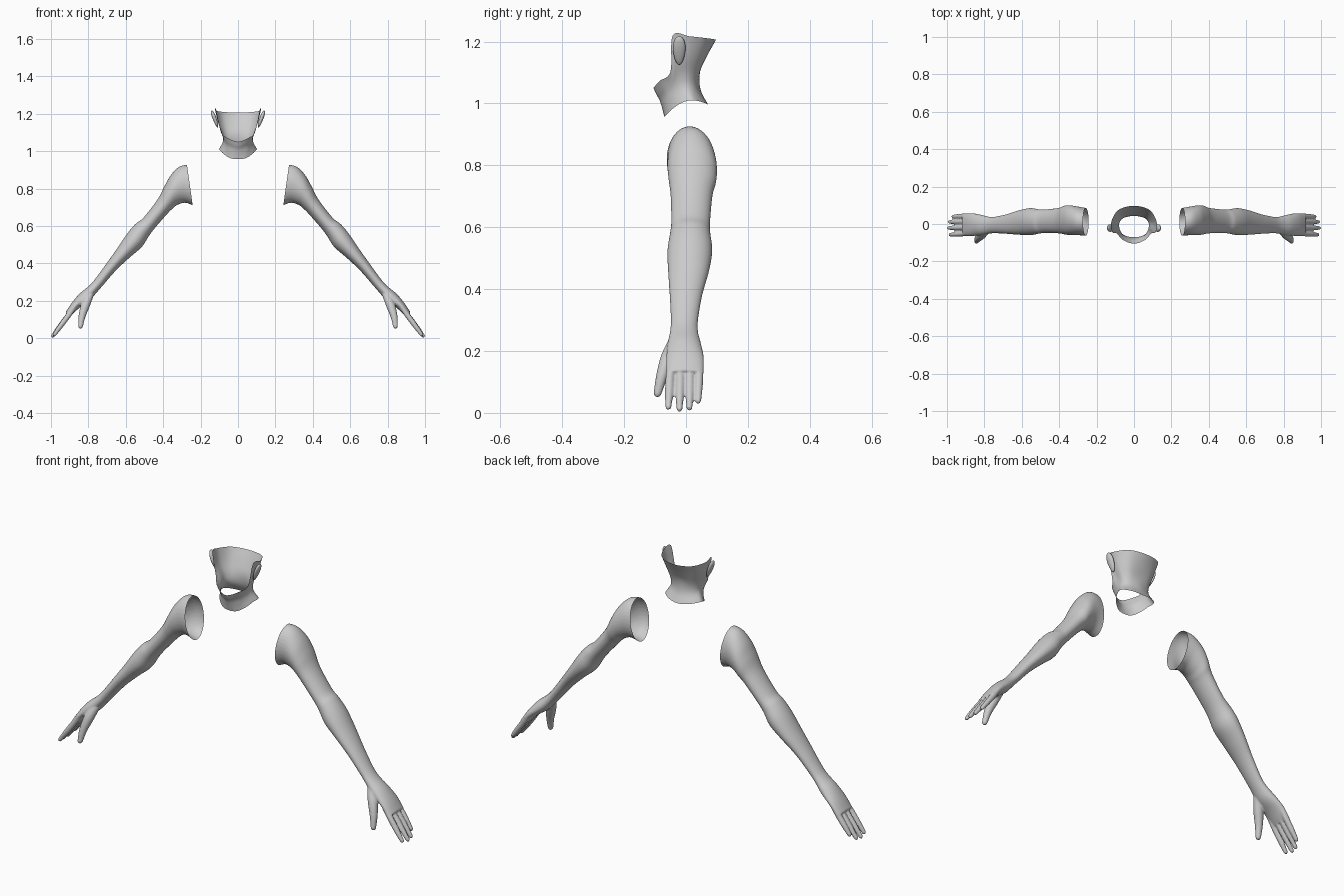
import bpy, bmesh, math
from mathutils import Vector

if "Cube" in bpy.data.objects:
    bpy.data.objects.remove(bpy.data.objects["Cube"])


def spline(pts, k, closed=False):
    """Catmull-Rom through the points, k steps per span."""
    pts = [Vector(p) for p in pts]
    n, out = len(pts), []

    def at(i):
        if closed:
            return pts[i % n]
        if i < 0:
            return pts[0] * 2 - pts[1]
        return pts[i] if i < n else pts[-1] * 2 - pts[-2]
    for i in range(n if closed else n - 1):
        a, b, c, d = (at(i + j) for j in (-1, 0, 1, 2))
        for s in range(k):
            t = s / k
            out.append(0.5 * (2 * b + (c - a) * t + (2 * a - 5 * b + 4 * c - d) * t * t
                              + (3 * b - a - 3 * c + d) * t ** 3))
    if not closed:
        out.append(pts[-1])
    return out


def loft(bm, rings, caps=True):
    """Skin closed rings of points."""
    vs = [[bm.verts.new(p) for p in r] for r in rings]
    n = len(vs[0])
    for a, b in zip(vs, vs[1:]):
        for i in range(n):
            j = (i + 1) % n
            bm.faces.new((a[i], a[j], b[j], b[i]))
    if caps:
        bm.faces.new(vs[0][::-1])
        bm.faces.new(vs[-1])


def digit(bm, path, radii):
    """Round finger along a path with a rounded tip."""
    data = spline([(*p, r) for p, r in zip(path, radii)], 4)
    pts, rad = [Vector(q[:3]) for q in data], [q[3] for q in data]
    end, d, r = pts[-1], (pts[-1] - pts[-2]).normalized(), rad[-1]
    for a in (30, 55, 75):
        pts.append(end + d * r * math.sin(math.radians(a)))
        rad.append(r * math.cos(math.radians(a)))
    rings = []
    for i, p in enumerate(pts):
        d = (pts[min(i + 1, len(pts) - 1)] - pts[max(i - 1, 0)]).normalized()
        v = d.cross(Vector((0, 1, 0))).normalized()
        u = v.cross(d)
        rings.append([p + rad[i] * (u * math.cos(t) + v * math.sin(t))
                      for t in (math.tau * s / 16 for s in range(16))])
    loft(bm, rings)


def make_object(name, bm):
    bmesh.ops.recalc_face_normals(bm, faces=bm.faces[:])
    me = bpy.data.meshes.new(name)
    bm.to_mesh(me)
    bm.free()
    me.shade_smooth()
    ob = bpy.data.objects.new(name, me)
    bpy.context.collection.objects.link(ob)
    return ob


def mirrored(ob, name):
    me = ob.data.copy()
    for v in me.vertices:
        v.co.x *= -1
    me.flip_normals()
    new = bpy.data.objects.new(name, me)
    bpy.context.collection.objects.link(new)
    return new


# Arm sections: outer x, outer z, inner x, inner z, y front, y back
ARM = [
    (.20, .925, .18, .68, -.066, .085),
    (.26, .927, .237, .708, -.063, .085),
    (.312, .918, .283, .724, -.06, .093),
    (.357, .875, .325, .712, -.06, .100),
    (.392, .815, .350, .692, -.056, .098),
    (.430, .742, .375, .668, -.050, .086),
    (.505, .645, .445, .588, -.048, .078),
    (.547, .612, .477, .545, -.052, .079),
    (.592, .560, .515, .487, -.060, .085),
    (.646, .480, .576, .434, -.058, .074),
    (.703, .400, .650, .365, -.053, .053),
    (.765, .315, .720, .285, -.049, .039),
    (.800, .277, .753, .247, -.052, .039),
    (.847, .238, .790, .205, -.060, .049),
    (.888, .190, .845, .165, -.064, .058),
    (.923, .137, .893, .119, -.064, .057),
]
bm = bmesh.new()
rings = []
for q in spline(ARM, 5):
    xo, zo, xi, zi, y0, y1 = q
    o, i = Vector((xo, 0, zo)), Vector((xi, 0, zi))
    mid = (o + i) / 2 + Vector((0, (y0 + y1) / 2, 0))
    rings.append([mid + (o - i) / 2 * math.cos(t) + Vector((0, (y1 - y0) / 2 * math.sin(t), 0))
                  for t in (math.tau * s / 32 for s in range(32))])
loft(bm, rings)

# Four fingers: base y, tip y, tip x, tip z
for yb, yt, xt, zt in ((-.049, -.057, .982, .019), (-.018, -.021, .990, .013),
                       (.013, .011, .985, .017), (.043, .039, .967, .039)):
    base, tip = Vector((.875, yb, .165)), Vector((xt, yt, zt))
    digit(bm, [base, base.lerp(tip, .35), base.lerp(tip, .7), tip], (.013, .0145, .0135, .010))

# Thumb
digit(bm, [(.79, -.035, .235), (.815, -.058, .178), (.834, -.078, .118), (.842, -.092, .063)],
      (.020, .024, .019, .013))
arm = make_object("right_arm", bm)

# Fuse hand and fingers, then open the shoulder
rm = arm.modifiers.new("fuse", 'REMESH')
rm.mode = 'VOXEL'
rm.voxel_size = .0045
sm = arm.modifiers.new("soften", 'SMOOTH')
sm.factor, sm.iterations = .5, 4
bpy.context.view_layer.objects.active = arm
for m in ("fuse", "soften"):
    bpy.ops.object.modifier_apply(modifier=m)
bm = bmesh.new()
bm.from_mesh(arm.data)
bmesh.ops.bisect_plane(bm, geom=bm.verts[:] + bm.edges[:] + bm.faces[:], plane_co=(.255, 0, .8),
                       plane_no=(-.99, 0, .14), clear_outer=True)
bm.to_mesh(arm.data)
bm.free()
arm.data.shade_smooth()
mirrored(arm, "left_arm")

# Neck and back of head: columns from chin round to nape, each bottom to top
NECK = [
    [(0, -.070, .957), (0, -.077, .985), (0, -.085, 1.01), (0, -.096, 1.03), (0, -.105, 1.05)],
    [(.04, -.065, .962), (.044, -.067, .995), (.048, -.070, 1.025), (.054, -.078, 1.05), (.06, -.085, 1.073)],
    [(.076, -.042, .984), (.070, -.043, 1.02), (.072, -.042, 1.05), (.082, -.045, 1.08), (.092, -.050, 1.103)],
    [(.095, -.010, 1.004), (.080, -.012, 1.05), (.083, -.020, 1.09), (.102, -.034, 1.145), (.116, -.043, 1.22)],
    [(.100, .025, 1.010), (.077, .015, 1.05), (.080, .012, 1.09), (.103, .010, 1.15), (.121, .012, 1.217)],
    [(.060, .060, 1.002), (.052, .037, 1.045), (.053, .036, 1.09), (.070, .053, 1.15), (.083, .075, 1.21)],
    [(0, .072, .995), (0, .047, 1.045), (0, .045, 1.10), (0, .066, 1.15), (0, .097, 1.206)],
]
cols = NECK + [[(-x, y, z) for x, y, z in c] for c in NECK[-2:0:-1]]
rows = list(zip(*[spline(c, 5) for c in cols]))
bm = bmesh.new()
loft(bm, [spline(r, 6, closed=True) for r in rows], caps=False)
make_object("neck_and_jaw", bm)

# Ears: flattened ovals narrowing to the lobe
bm = bmesh.new()
bmesh.ops.create_uvsphere(bm, u_segments=24, v_segments=16, radius=1)
for v in bm.verts:
    x, y, z = v.co
    w = 1 + .2 * z
    v.co = (.124 + .011 * x * w + .016 * z, -.022 + .020 * y * w, 1.171 + .046 * z)
ear = make_object("right_ear", bm)
mirrored(ear, "left_ear")
